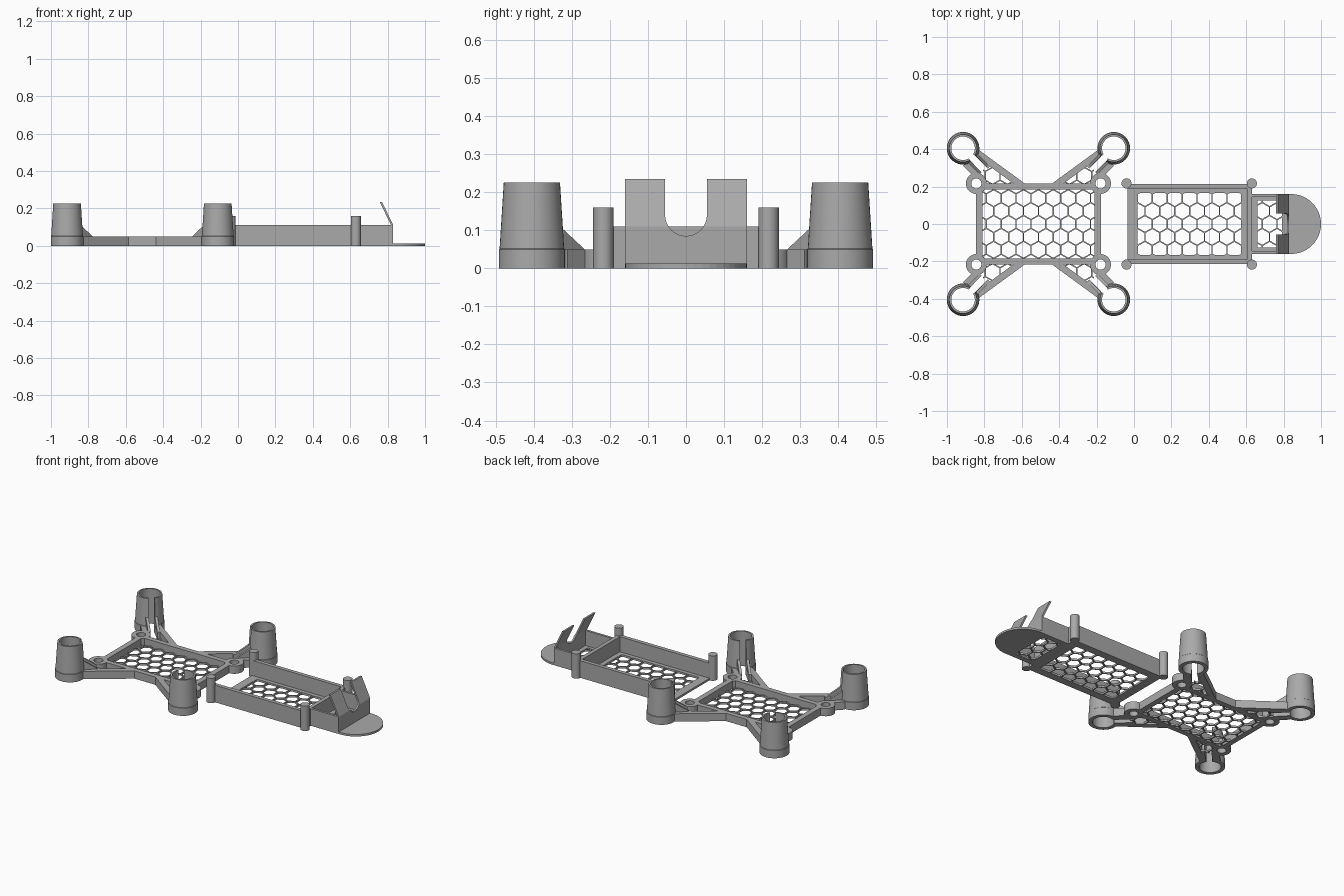
import bpy, bmesh, math
from mathutils import Vector

cube = bpy.data.objects.get("Cube")
if cube:
    bpy.data.objects.remove(cube, do_unlink=True)

grey = bpy.data.materials.new("plain_grey")
grey.use_nodes = True
grey.diffuse_color = (0.4, 0.4, 0.4, 1)
grey.node_tree.nodes["Principled BSDF"].inputs["Base Color"].default_value = (0.4, 0.4, 0.4, 1)

FRAME_X = -0.511


def finish(name, bm, x=0, mirror=(False, False), smooth=False):
    bmesh.ops.recalc_face_normals(bm, faces=bm.faces[:])
    me = bpy.data.meshes.new(name)
    bm.to_mesh(me)
    bm.free()
    me.materials.append(grey)
    ob = bpy.data.objects.new(name, me)
    ob.location.x = x
    bpy.context.collection.objects.link(ob)
    if any(mirror):
        mod = ob.modifiers.new("mirror", 'MIRROR')
        mod.use_axis = (mirror[0], mirror[1], False)
        mod.use_mirror_merge = False
    if smooth:
        bpy.ops.object.select_all(action='DESELECT')
        ob.select_set(True)
        bpy.context.view_layer.objects.active = ob
        bpy.ops.object.shade_smooth_by_angle(angle=math.radians(35))
    return ob


def prism(bm, pts, vec):
    """Extrude a planar outline along a vector."""
    face = bm.faces.new([bm.verts.new(p) for p in pts])
    new = bmesh.ops.extrude_face_region(bm, geom=[face], use_keep_orig=True)
    verts = [g for g in new["geom"] if isinstance(g, bmesh.types.BMVert)]
    bmesh.ops.translate(bm, verts=verts, vec=vec)


def box(bm, x0, x1, y0, y1, z0, z1):
    prism(bm, [(x0, y0, z0), (x1, y0, z0), (x1, y1, z0), (x0, y1, z0)], (0, 0, z1 - z0))


def bar(bm, p, q, width, height):
    """Straight rail on the ground from p to q."""
    p, q = Vector(p), Vector(q)
    n = (q - p).normalized().orthogonal() * width / 2
    prism(bm, [(*v, 0) for v in (p + n, q + n, q - n, p - n)], (0, 0, height))


def lathe(bm, profile, centre, start=0, sweep=math.tau, steps=40):
    """Revolve a closed (r, z) section; a partial sweep is capped."""
    full = sweep > 6.28
    rows = []
    for i in range(steps if full else steps + 1):
        a = start + sweep * i / steps
        rows.append([bm.verts.new((centre[0] + r * math.cos(a), centre[1] + r * math.sin(a), z))
                     for r, z in profile])
    if full:
        rows.append(rows[0])
    n = len(profile)
    for a, b in zip(rows, rows[1:]):
        for k in range(n):
            bm.faces.new((a[k], b[k], b[(k + 1) % n], a[(k + 1) % n]))
    if not full:
        bm.faces.new(rows[0])
        bm.faces.new(rows[-1])


def honeycomb(name, outline, x=0, mirror=(False, False), side=0.046, thick=0.012):
    """Thin hexagonal lattice trimmed to a convex counter-clockwise outline."""
    bm = bmesh.new()
    pts = [Vector((*p, 0)) for p in outline]
    mid = sum(pts, Vector()) / len(pts)
    step = side * math.sqrt(3)
    for i in range(-7, 8):
        for j in range(-7, 8):
            c = mid + Vector(((i + (j % 2) / 2) * step, j * side * 1.5, 0))
            bm.faces.new([bm.verts.new(c + Vector((side * math.sin(k * math.pi / 3),
                                                   side * math.cos(k * math.pi / 3), 0)))
                          for k in range(6)])
    bmesh.ops.remove_doubles(bm, verts=bm.verts[:], dist=0.001)
    cells = bm.faces[:]
    bmesh.ops.inset_individual(bm, faces=cells, thickness=0.004)
    bmesh.ops.delete(bm, geom=cells, context='FACES')
    for a, b in zip(pts, pts[1:] + pts[:1]):
        d = b - a
        bmesh.ops.bisect_plane(bm, geom=bm.verts[:] + bm.edges[:] + bm.faces[:], plane_co=a,
                               plane_no=(d.y, -d.x, 0), clear_outer=True)
    new = bmesh.ops.extrude_face_region(bm, geom=bm.faces[:], use_keep_orig=True)
    bmesh.ops.translate(bm, vec=(0, 0, thick),
                        verts=[g for g in new["geom"] if isinstance(g, bmesh.types.BMVert)])
    finish(name, bm, x, mirror)


def rect(x0, x1, y):
    return [(x0, -y), (x1, -y), (x1, y), (x0, y)]


def border(bm, x0, x1, y, hx0, hx1, hy, z):
    """Flat rectangular floor with a rectangular opening."""
    box(bm, x0, hx0, -y, y, 0, z)
    box(bm, hx1, x1, -y, y, 0, z)
    for s in (-1, 1):
        box(bm, hx0, hx1, s * hy, s * y, 0, z)


BOTH = (True, True)
tower = Vector((0.403, 0.405))
boss = Vector((0.332, 0.217))
inward = Vector((-0.7, -0.714)).normalized()
side = Vector((inward.y, -inward.x))
if side.dot(boss - tower) < 0:
    side = -side

# Motor towers with an open slot facing the frame
bm = bmesh.new()
gap = 0.25
lathe(bm, [(0.063, 0), (0.087, 0), (0.087, 0.05), (0.085, 0.052), (0.074, 0.225), (0.063, 0.225)],
      tower, math.atan2(inward.y, inward.x) + gap, math.tau - 2 * gap)
finish("motor_towers", bm, FRAME_X, BOTH, True)

# Corner screw rings
bm = bmesh.new()
lathe(bm, [(0.027, 0), (0.056, 0), (0.056, 0.05), (0.027, 0.05)], boss)
finish("screw_rings", bm, FRAME_X, BOTH, True)

# Frame rails
bm = bmesh.new()
bar(bm, (0, 0.201), (0.292, 0.201), 0.032, 0.05)
bar(bm, (0.317, 0), (0.317, 0.178), 0.035, 0.05)
finish("frame_rails", bm, FRAME_X, BOTH)

# Arms: channel walls beside the slot and a long brace
bm = bmesh.new()
bar(bm, tower + side * 0.043 + inward * 0.066, tower + side * 0.043 + inward * 0.16, 0.046, 0.05)
bar(bm, tower - side * 0.027 + inward * 0.066, tower - side * 0.027 + inward * 0.17, 0.018, 0.05)
bar(bm, (0.334, 0.385), (0.081, 0.2), 0.036, 0.05)
finish("arms", bm, FRAME_X, BOTH)

# Sloping gussets against the towers
bm = bmesh.new()
for s in (-1, 1):
    base = tower + side * s * 0.027
    a, b = base + inward * 0.07, base + inward * 0.16
    off = side * 0.008
    prism(bm, [(*(a - off), 0.05), (*(b - off), 0.05), (*(a - off), 0.11)], (*(off * 2), 0))
finish("gussets", bm, FRAME_X, BOTH)

# Frame lattices
honeycomb("frame_lattice", rect(-0.305, 0.305, 0.19), FRAME_X)
honeycomb("arm_lattice", [(0.1, 0.21), (0.29, 0.21), (0.3, 0.26), (0.29, 0.35)], FRAME_X, BOTH)

# Battery tray
bm = bmesh.new()
border(bm, -0.035, 0.63, 0.215, 0.02, 0.575, 0.165, 0.013)
for s in (-1, 1):
    box(bm, -0.035, 0.63, s * 0.19, s * 0.215, 0, 0.11)
box(bm, 0.605, 0.63, -0.215, 0.215, 0, 0.11)
finish("tray", bm)
honeycomb("tray_lattice", rect(0.015, 0.58, 0.17))

# Corner posts
bm = bmesh.new()
for x in (-0.04, 0.63):
    for y in (-0.217, 0.217):
        bmesh.ops.create_cone(bm, cap_ends=True, segments=24, radius1=0.027, radius2=0.027, depth=0.16)
        bmesh.ops.translate(bm, verts=bm.verts[-48:], vec=(x, y, 0.08))
finish("posts", bm, smooth=True)

# Nose box
bm = bmesh.new()
border(bm, 0.62, 0.83, 0.16, 0.66, 0.79, 0.125, 0.013)
for s in (-1, 1):
    box(bm, 0.62, 0.83, s * 0.145, s * 0.16, 0, 0.11)
finish("nose_box", bm)
honeycomb("nose_lattice", rect(0.655, 0.795, 0.13))

# Notched nose wall, bent back above the box
arc = [(0.055 * math.sin(t * math.pi / 16), 0.14 - 0.055 * math.cos(t * math.pi / 16)) for t in range(9)]
low = [p for p in arc if p[1] < 0.11] + [(0.0461, 0.11)]
high = [(0.0461, 0.11)] + [p for p in arc if p[1] > 0.11] + [(0.055, 0.235)]
bm = bmesh.new()
prism(bm, [(0.818, y, z) for y, z in [(0, 0)] + low + [(0.16, 0.11), (0.16, 0)]], (0.012, 0, 0))
lean = 0.06 / 0.125
prism(bm, [(0.818 - (z - 0.11) * lean, y, z) for y, z in high + [(0.16, 0.235), (0.16, 0.11)]],
      (0.012, 0, 0))
finish("nose_wall_and_tabs", bm, 0, (False, True))

# Rounded tongue
bm = bmesh.new()
prism(bm, [(0.82, -0.16, 0)] + [(0.84 + 0.16 * math.sin(k * math.pi / 24), -0.16 * math.cos(k * math.pi / 24), 0)
      for k in range(25)] + [(0.82, 0.16, 0)], (0, 0, 0.013))
finish("tongue", bm)
